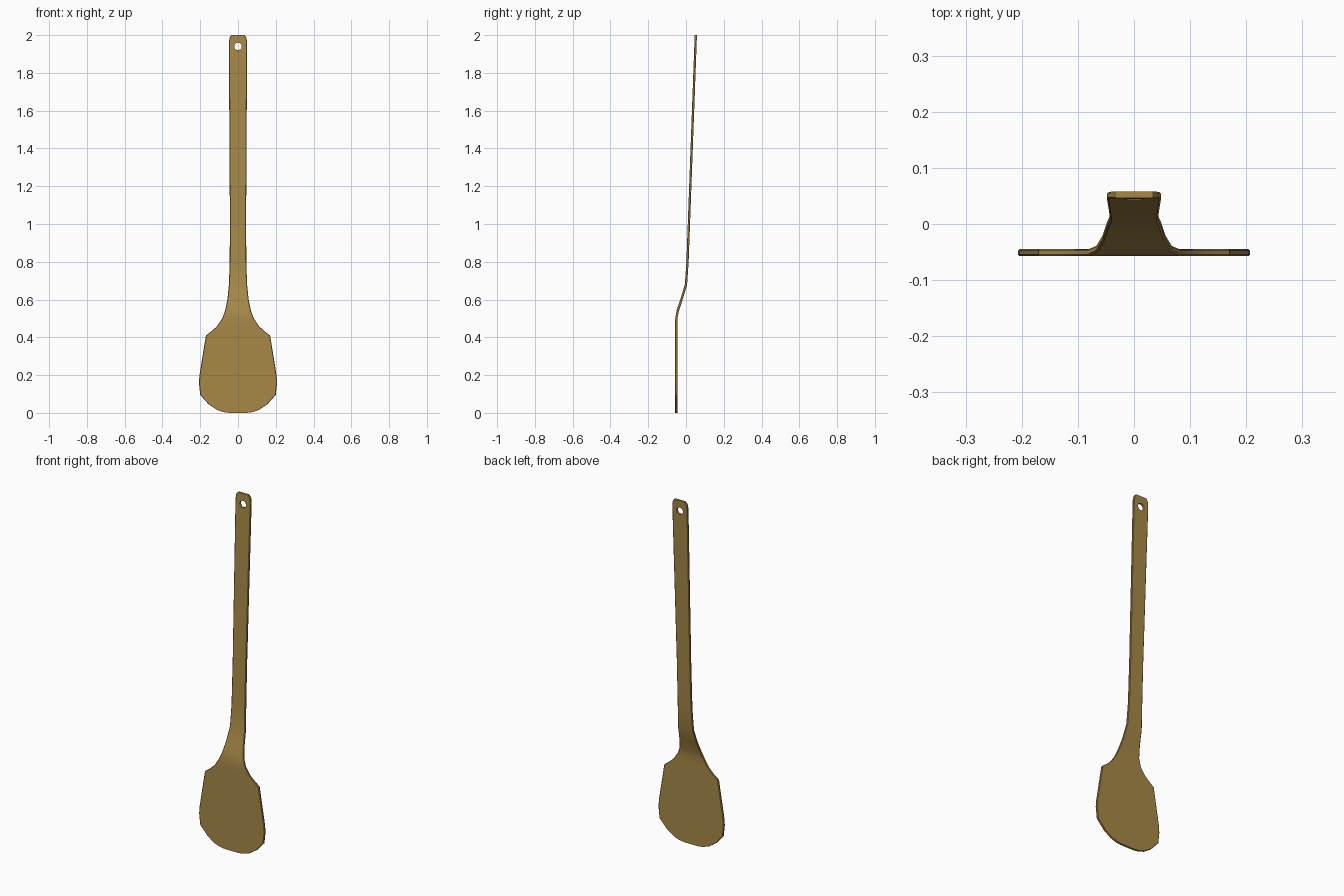
import bpy, bmesh, math
from mathutils import Vector

if "Cube" in bpy.data.objects:
    bpy.data.objects.remove(bpy.data.objects["Cube"])

wood = bpy.data.materials.new("warm_wood")
wood.diffuse_color = (0.39, 0.25, 0.064, 1)
wood.use_nodes = True
wood.node_tree.nodes["Principled BSDF"].inputs["Base Color"].default_value = wood.diffuse_color

# Height and half width along the spatula
ROWS = [(0, .045), (.004, .075), (.015, .11), (.045, .155), (.095, .2), (.16, .207),
        (.2, .204), (.41, .17), (.43, .143), (.46, .11), (.5, .084), (.54, .068),
        (.6, .056), (.68, .048), (.8, .044), (1.05, .043), (1.2, .044), (1.55, .046),
        (1.88, .048), (1.965, .048), (1.988, .044), (2.0, .034)]
# Side profile: height and depth
PATH = [(0, -.051), (.5, -.051), (.54, -.044), (.6, -.024), (.68, 0), (.8, .008), (2, .052)]
HALF = .006


def depth(z):
    for (z0, y0), (z1, y1) in zip(PATH, PATH[1:]):
        if z <= z1:
            return y0 + (y1 - y0) * (z - z0) / (z1 - z0)
    return PATH[-1][1]


# Blade, neck and handle: one lofted strip with softened edges
bm = bmesh.new()
rings = []
for z, w in ROWS:
    z0, z1 = max(0, z - .02), min(2, z + .02)
    slope = (depth(z1) - depth(z0)) / (z1 - z0)
    n = Vector((0, 1, -slope)).normalized()
    c = Vector((0, depth(z), z))
    if z in (0, 2.0):
        n = Vector((0, 1, 0))
    sec = [(w - .003, -1), (w, -.6), (w, .6), (w - .003, 1),
           (-w + .003, 1), (-w, .6), (-w, -.6), (-w + .003, -1)]
    rings.append([bm.verts.new(c + Vector((x, 0, 0)) + n * (HALF * t)) for x, t in sec])
for a, b in zip(rings, rings[1:]):
    for i in range(8):
        j = (i + 1) % 8
        bm.faces.new((a[i], a[j], b[j], b[i]))
bm.faces.new(rings[0])
bm.faces.new(rings[-1])
bmesh.ops.recalc_face_normals(bm, faces=bm.faces[:])
mesh = bpy.data.meshes.new("spatula")
bm.to_mesh(mesh)
bm.free()
spatula = bpy.data.objects.new("spatula", mesh)
bpy.context.collection.objects.link(spatula)
mesh.materials.append(wood)

# Hanging hole
bpy.ops.mesh.primitive_cylinder_add(vertices=20, radius=.02, depth=.2,
                                    location=(0, .05, 1.94), rotation=(math.pi / 2, 0, 0))
cutter = bpy.context.object
cutter.name = "hole_cutter"
cutter.data.materials.append(wood)
mod = spatula.modifiers.new("hanging_hole", 'BOOLEAN')
mod.object = cutter
mod.operation = 'DIFFERENCE'
mod.solver = 'EXACT'
bpy.ops.object.select_all(action='DESELECT')
spatula.select_set(True)
bpy.context.view_layer.objects.active = spatula
bpy.ops.object.modifier_apply(modifier=mod.name)
bpy.data.objects.remove(cutter)
bpy.ops.object.shade_smooth_by_angle(angle=math.radians(30))
